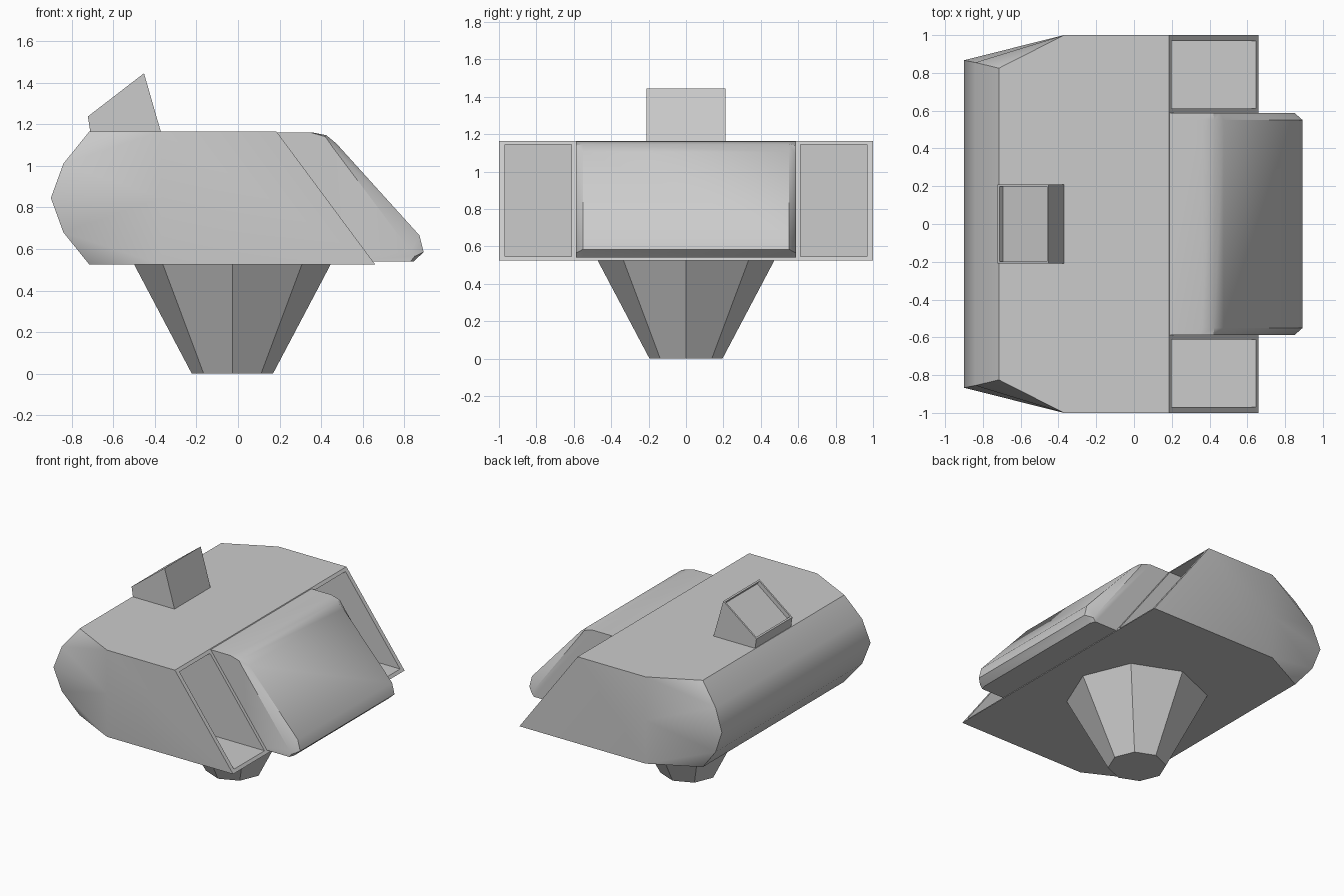
import bpy, bmesh, math
from mathutils import Vector

if "Cube" in bpy.data.objects:
    bpy.data.objects.remove(bpy.data.objects["Cube"])


def finish(bm, name):
    bmesh.ops.recalc_face_normals(bm, faces=bm.faces)
    me = bpy.data.meshes.new(name)
    bm.to_mesh(me)
    bm.free()
    ob = bpy.data.objects.new(name, me)
    bpy.context.collection.objects.link(ob)
    return ob


def activate(ob):
    bpy.ops.object.select_all(action='DESELECT')
    ob.select_set(True)
    bpy.context.view_layer.objects.active = ob


def smooth(ob, degrees):
    activate(ob)
    bpy.ops.object.shade_smooth_by_angle(angle=math.radians(degrees))


def loft(sections, caps, extra=()):
    """Join rings of (x, y, z) points, closing both ends with the given caps."""
    bm = bmesh.new()
    n = len(sections[0])
    rings = [[bm.verts.new(p) for p in s] for s in sections]
    loop = [i for i in range(n) if i not in extra]
    for a, b in zip(rings, rings[1:]):
        for i, j in zip(loop, loop[1:] + loop[:1]):
            bm.faces.new((a[i], a[j], b[j], b[i]))
    for ring in (rings[0], rings[-1]):
        for cap in caps:
            bm.faces.new([ring[i] for i in cap])
    return bm


def section(profile, y):
    return [(x, y, z) for x, z in profile]


def box(name, lo, hi):
    prof = [(lo[0], lo[2]), (hi[0], lo[2]), (hi[0], hi[2]), (lo[0], hi[2])]
    return finish(loft([section(prof, lo[1]), section(prof, hi[1])], [range(4)]), name)


# Main hull: rounded back, tapered back corners, sloping front
hull = [(-.37, 1, 1.165), (-.715, .825, 1.165), (-.84, .855, 1.01), (-.9, .867, .845),
        (-.84, .855, .68), (-.715, .825, .525), (-.37, 1, .525),
        (.66, 1, .525), (.185, 1, 1.165), (-.37, 1, .845)]
caps = [(0, 9, 6, 7, 8), (0, 1, 2), (0, 2, 9), (2, 3, 9), (9, 3, 4), (9, 4, 6), (4, 5, 6)]
body = finish(loft([hull, [(x, -y, z) for x, y, z in hull]], caps, extra=(9,)), "body_shell")

# Open bays on both sides of the front block
for side in (-1, 1):
    y0, y1 = sorted((side * .612, side * .968))
    cutter = box("bay_cutter", (-.1, y0, .545), (1, y1, 1.145))
    cutter.hide_render = True
    mod = body.modifiers.new("bay", 'BOOLEAN')
    mod.operation = 'DIFFERENCE'
    mod.solver = 'EXACT'
    mod.object = cutter
    activate(body)
    bpy.ops.object.modifier_apply(modifier=mod.name)
    bpy.data.objects.remove(cutter)
smooth(body, 45)

# Front block with chamfered side edges
outer = [(.1, 1.16), (.35, 1.16), (.42, 1.14), (.455, 1.09), (.83, .59), (.85, .565),
         (.83, .54), (.5, .54)]
inner = [(.1, 1.16), (.36, 1.16), (.425, 1.147), (.475, 1.105), (.873, .665), (.893, .585),
         (.845, .54), (.5, .54)]
block = finish(loft([section(outer, -.588), section(inner, -.55),
                     section(inner, .55), section(outer, .588)], [range(8)]), "front_block")
smooth(block, 35)

# Sensor housing on the roof with a sunken panel on its slope
prof = [(-.71, 1.16), (-.37, 1.16), (-.452, 1.445), (-.722, 1.237)]
bm = loft([section(prof, -.21), section(prof, .21)], [range(4)])
bmesh.ops.recalc_face_normals(bm, faces=bm.faces)
panel = max(bm.faces, key=lambda f: f.normal.dot(Vector((-.6, 0, .8))))
bmesh.ops.inset_individual(bm, faces=[panel], thickness=.017)
bmesh.ops.inset_individual(bm, faces=[panel], thickness=.0005, depth=-.03)
finish(bm, "roof_sensor")

# Eight-sided tapered foot
bm = bmesh.new()
bmesh.ops.create_cone(bm, cap_ends=True, segments=8, radius1=.195, radius2=.475, depth=.53)
bmesh.ops.translate(bm, verts=bm.verts, vec=(-.027, 0, .265))
finish(bm, "foot")
